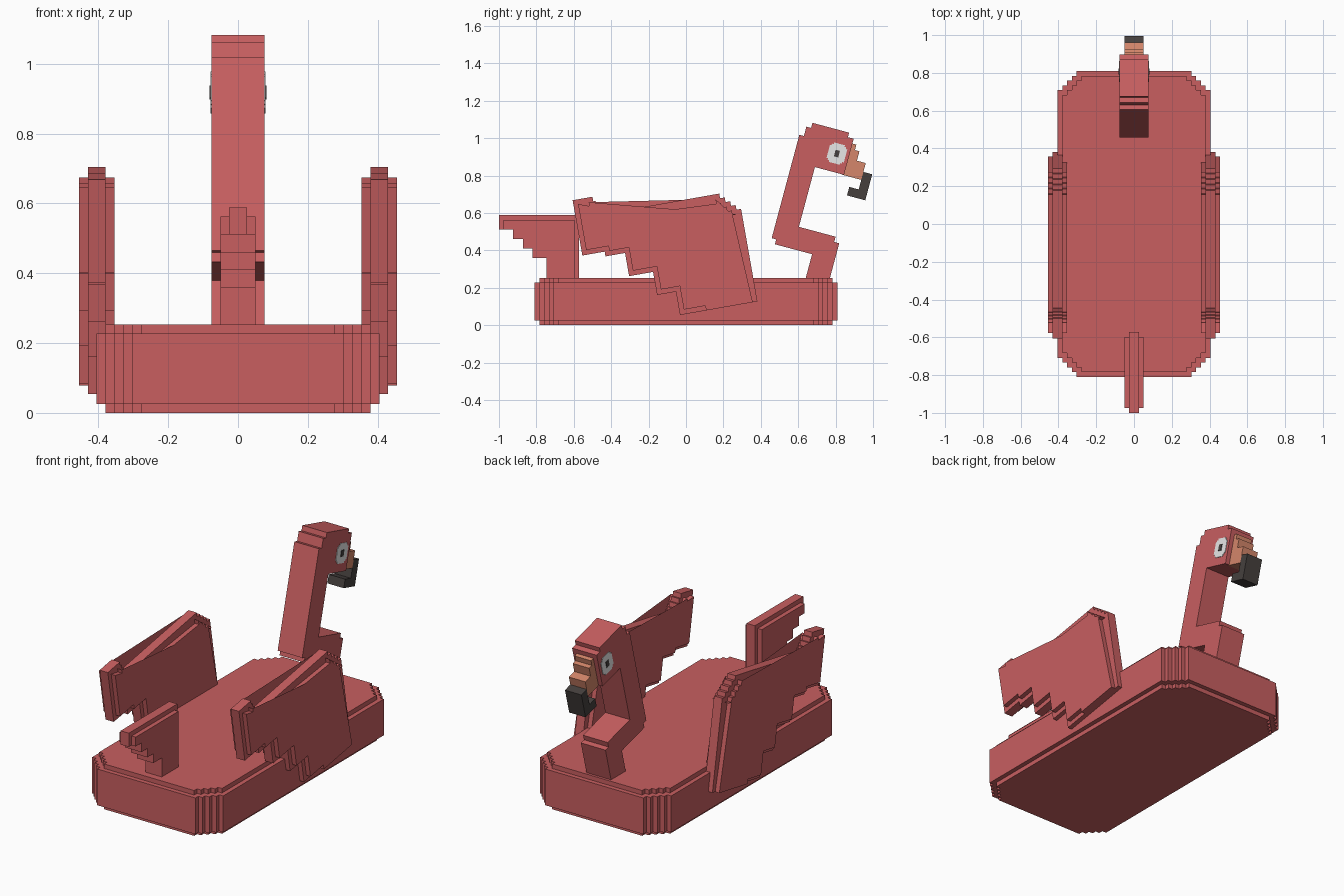
import bpy, bmesh, math

if "Cube" in bpy.data.objects:
    bpy.data.objects.remove(bpy.data.objects["Cube"])

G = 0.0253  # one step of the stepped style


def material(name, rgb):
    m = bpy.data.materials.new(name)
    m.diffuse_color = (*rgb, 1)
    m.use_nodes = True
    m.node_tree.nodes["Principled BSDF"].inputs["Base Color"].default_value = m.diffuse_color
    return m


RED = material("salmon red", (0.578, 0.114, 0.118))
ORANGE = material("beak orange", (0.66, 0.24, 0.145))
BLACK = material("charcoal", (0.061, 0.051, 0.048))
WHITE = material("eye white", (0.85, 0.85, 0.85))


def prisms(name, layers, place, mat):
    """Extrude each (outline, low, high) layer; place maps (u, v, depth) to xyz."""
    bm = bmesh.new()
    for pts, lo, hi in layers:
        a = [bm.verts.new(place(u, v, lo)) for u, v in pts]
        b = [bm.verts.new(place(u, v, hi)) for u, v in pts]
        bm.faces.new(a[::-1])
        bm.faces.new(b)
        for i in range(len(a)):
            j = (i + 1) % len(a)
            bm.faces.new((a[i], a[j], b[j], b[i]))
    bmesh.ops.recalc_face_normals(bm, faces=bm.faces)
    me = bpy.data.meshes.new(name)
    bm.to_mesh(me)
    bm.free()
    me.materials.append(mat)
    ob = bpy.data.objects.new(name, me)
    bpy.context.collection.objects.link(ob)
    return ob


def side(degrees):
    """Side profile in the yz plane, turned about x."""
    c, s = math.cos(math.radians(degrees)), math.sin(math.radians(degrees))
    return lambda u, v, d: (d, u * c - v * s, u * s + v * c)


def stairs(p, q, n, u_first):
    """n steps from p to q, both ends included."""
    du, dv = (q[0] - p[0]) / n, (q[1] - p[1]) / n
    out = [p]
    for i in range(n):
        u, v = p[0] + i * du, p[1] + i * dv
        out.append((u + du, v) if u_first else (u, v + dv))
        out.append((u + du, v + dv))
    return out


def inset(pts, d):
    """Inset a right-angled counter-clockwise outline."""
    def normal(p, q):
        l = math.hypot(q[0] - p[0], q[1] - p[1])
        return (p[1] - q[1]) / l, (q[0] - p[0]) / l
    out = []
    for i, p in enumerate(pts):
        n1 = normal(pts[i - 1], p)
        n2 = normal(p, pts[(i + 1) % len(pts)])
        out.append((p[0] + d * (n1[0] + n2[0]), p[1] + d * (n1[1] + n2[1])))
    return out


# Raft body: stepped corners, slimmer layer sticking out at top and bottom
corner = stairs((16 * G, 28 * G), (12 * G, 32 * G), 4, True)
half = corner + [(-x, y) for x, y in corner[::-1]]
outline = half + [(-x, -y) for x, y in half]
prisms("raft_body", [(outline, G, 9 * G), (inset(outline, G), 0, 10 * G)],
       lambda u, v, d: (u, v, d), RED)

# Wings: full outline in the core, inset outline on both faces
wing = [(-0.022, 0.059), (0.398, 0.059)]
wing += stairs((0.398, 0.536), (0.272, 0.662), 5, False)
wing += stairs((-0.335, 0.662), (-0.386, 0.763), 4, False)
wing += [(-0.481, 0.763), (-0.481, 0.463), (-0.36, 0.463), (-0.36, 0.437),
         (-0.254, 0.437), (-0.254, 0.311), (-0.124, 0.311), (-0.124, 0.186),
         (-0.022, 0.186)]
face = inset(wing, G)
face[1] = (face[1][0], 0.059)
face[1:1] = [(0.12, face[0][1]), (0.12, 0.059)]
for label, s in (("right", 1), ("left", -1)):
    layers = [(wing, s * 0.405 - G, s * 0.405 + G),
              (face, s * 0.405 - 2 * G, s * 0.405 + 2 * G)]
    prisms(label + "_wing", layers, side(10), RED)

# Tail fin with stepped underside
steps = [(-0.925, 0.511), (-0.925, 0.46), (-0.872, 0.46), (-0.872, 0.411),
         (-0.82, 0.411), (-0.82, 0.359), (-0.745, 0.359), (-0.745, 0.25)]
core = [(-1, 0.588), (-1, 0.511)] + steps + [(-0.571, 0.25), (-0.571, 0.588)]
outer = [(-0.975, 0.563), (-0.975, 0.511)] + steps + [(-0.597, 0.25), (-0.597, 0.563)]
prisms("tail", [(core, -G, G), (outer, -2 * G, 2 * G)], side(0), RED)

# Neck and head in one leaning profile
lean = side(-15)
neck = [(0.553, 0.36), (0.678, 0.36), (0.678, 0.635), (0.65, 0.635), (0.65, 0.664),
        (0.447, 0.664), (0.447, 0.995), (0.608, 0.995), (0.608, 1.195),
        (0.576, 1.195), (0.576, 1.22), (0.373, 1.22), (0.373, 1.192),
        (0.347, 1.192), (0.347, 1.14), (0.322, 1.14), (0.322, 0.568),
        (0.347, 0.568), (0.347, 0.541), (0.553, 0.541)]
prisms("neck_and_head", [(neck, -3 * G, 3 * G)], lean, RED)

# Beak and dark hooked tip
beak = [(0.6, 0.993), (0.704, 0.993), (0.704, 1.086), (0.655, 1.086),
        (0.655, 1.138), (0.63, 1.138), (0.63, 1.168), (0.6, 1.168)]
prisms("beak", [(beak, -2 * G, 2 * G)], lean, ORANGE)
tip = [(0.652, 0.893), (0.753, 0.893), (0.753, 1.037), (0.704, 1.037),
       (0.704, 0.94), (0.652, 0.94)]
prisms("beak_tip", [(tip, -2 * G, 2 * G)], lean, BLACK)

# Eyes: thin stepped plates with pupils
quarter = stairs((0.048, 0.036), (0.03, 0.054), 2, True)
top = quarter + [(-u, v) for u, v in quarter[::-1]]
eye = [(0.542 + u, 1.095 + v) for u, v in top + [(-u, -v) for u, v in top]]
pupil = [(0.542 + a * 0.012, 1.095 + b * 0.018)
         for a, b in ((-1, -1), (1, -1), (1, 1), (-1, 1))]
for label, s in (("right", 1), ("left", -1)):
    x = s * 3 * G
    prisms(label + "_eye", [(eye, x - s * 0.002, x + s * 0.003)], lean, WHITE)
    prisms(label + "_pupil", [(pupil, x, x + s * 0.006)], lean, BLACK)
